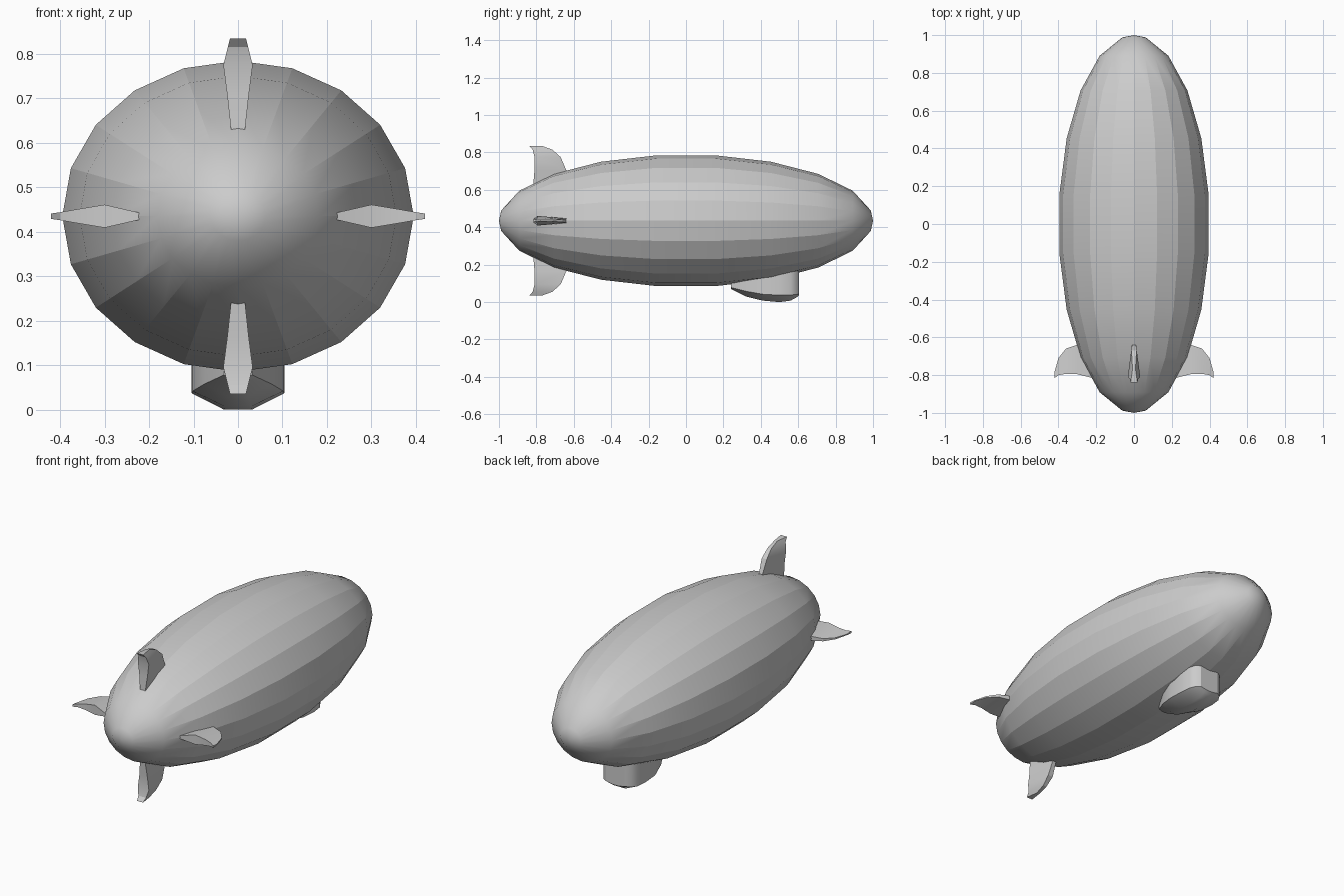
import bpy
import bmesh
from math import sin, cos, radians

AXIS_Z = 0.435

cube = bpy.data.objects.get("Cube")
if cube:
    bpy.data.objects.remove(cube, do_unlink=True)

grey = bpy.data.materials.new("plain grey")
grey.use_nodes = True
grey.diffuse_color = (0.6, 0.6, 0.6, 1)
grey.node_tree.nodes["Principled BSDF"].inputs["Base Color"].default_value = (0.6, 0.6, 0.6, 1)


def finish(bm, name):
    """Turn a bmesh into a named, coloured object."""
    bmesh.ops.recalc_face_normals(bm, faces=bm.faces)
    mesh = bpy.data.meshes.new(name)
    bm.to_mesh(mesh)
    bm.free()
    mesh.materials.append(grey)
    obj = bpy.data.objects.new(name, mesh)
    bpy.context.collection.objects.link(obj)
    return obj


def loft(bm, sections):
    """Skin a row of closed sections and cap both ends."""
    rings = [[bm.verts.new(p) for p in s] for s in sections]
    for a, b in zip(rings, rings[1:]):
        for i in range(len(a)):
            j = (i + 1) % len(a)
            bm.faces.new((a[i], a[j], b[j], b[i]))
    bm.faces.new(rings[0])
    bm.faces.new(rings[-1])
    return rings


def smooth(obj, angle):
    for o in bpy.context.selected_objects:
        o.select_set(False)
    obj.select_set(True)
    bpy.context.view_layer.objects.active = obj
    bpy.ops.object.shade_smooth_by_angle(angle=radians(angle))


# Hull: faceted ellipsoid with lengthwise panels
def build_hull():
    bm = bmesh.new()
    sides = 20
    rings = []
    for k in range(10):
        lat = radians(-81 + 18 * k)
        rings.append([bm.verts.new((0.4 * cos(lat) * cos(radians(18 * i)), sin(lat),
                                    AXIS_Z + 0.354 * cos(lat) * sin(radians(18 * i))))
                      for i in range(sides)])
    tail, nose = bm.verts.new((0, -1, AXIS_Z)), bm.verts.new((0, 1, AXIS_Z))
    for i in range(sides):
        j = (i + 1) % sides
        for a, b in zip(rings, rings[1:]):
            bm.faces.new((a[i], a[j], b[j], b[i]))
        bm.faces.new((tail, rings[0][j], rings[0][i]))
        bm.faces.new((nose, rings[-1][i], rings[-1][j]))
    for f in bm.faces:
        f.smooth = True
    # Creases run along the length and fade out at the tips
    for e in bm.edges:
        a, b = (v.co.y for v in e.verts)
        if abs(a - b) > 0.01 and max(abs(a), abs(b)) < 0.95:
            e.smooth = False
    finish(bm, "hull")


# Fins: span, leading y, trailing y, half thickness
VERTICAL = [(0.15, -0.64, -0.82, 0.011), (0.27, -0.64, -0.81, 0.024),
            (0.34, -0.67, -0.81, 0.033), (0.38, -0.715, -0.82, 0.023),
            (0.40, -0.77, -0.838, 0.018)]
HORIZONTAL = [(0.20, -0.64, -0.82, 0.003), (0.30, -0.64, -0.795, 0.026),
              (0.36, -0.66, -0.793, 0.016), (0.40, -0.71, -0.80, 0.009),
              (0.42, -0.78, -0.815, 0.006)]


def build_fin(name, profile, place):
    bm = bmesh.new()
    loft(bm, [[place(s, lead, -t * 0.45), place(s, lead, t * 0.45),
               place(s, trail, t), place(s, trail, -t)]
              for s, lead, trail, t in profile])
    smooth(finish(bm, name), 20)


build_hull()
for name, d in (("top_fin", 1), ("bottom_fin", -1)):
    build_fin(name, VERTICAL, lambda s, y, t: (t, y, AXIS_Z + d * s))
for name, d in (("left_fin", 1), ("right_fin", -1)):
    build_fin(name, HORIZONTAL, lambda s, y, t: (d * s, y, AXIS_Z + t))

# Gondola: y, half width, lip height, keel height
STATIONS = [(0.24, 0.032, 0.078, 0.07), (0.32, 0.075, 0.058, 0.03),
            (0.41, 0.102, 0.042, 0.008), (0.50, 0.104, 0.037, 0.0),
            (0.56, 0.098, 0.038, 0.008), (0.59, 0.08, 0.041, 0.025),
            (0.605, 0.055, 0.043, 0.036)]
bm = bmesh.new()
loft(bm, [[(-w, y, 0.19), (-w, y, lip), (-0.3 * w, y, keel),
           (0.3 * w, y, keel), (w, y, lip), (w, y, 0.19)]
          for y, w, lip, keel in STATIONS])
smooth(finish(bm, "gondola"), 30)
